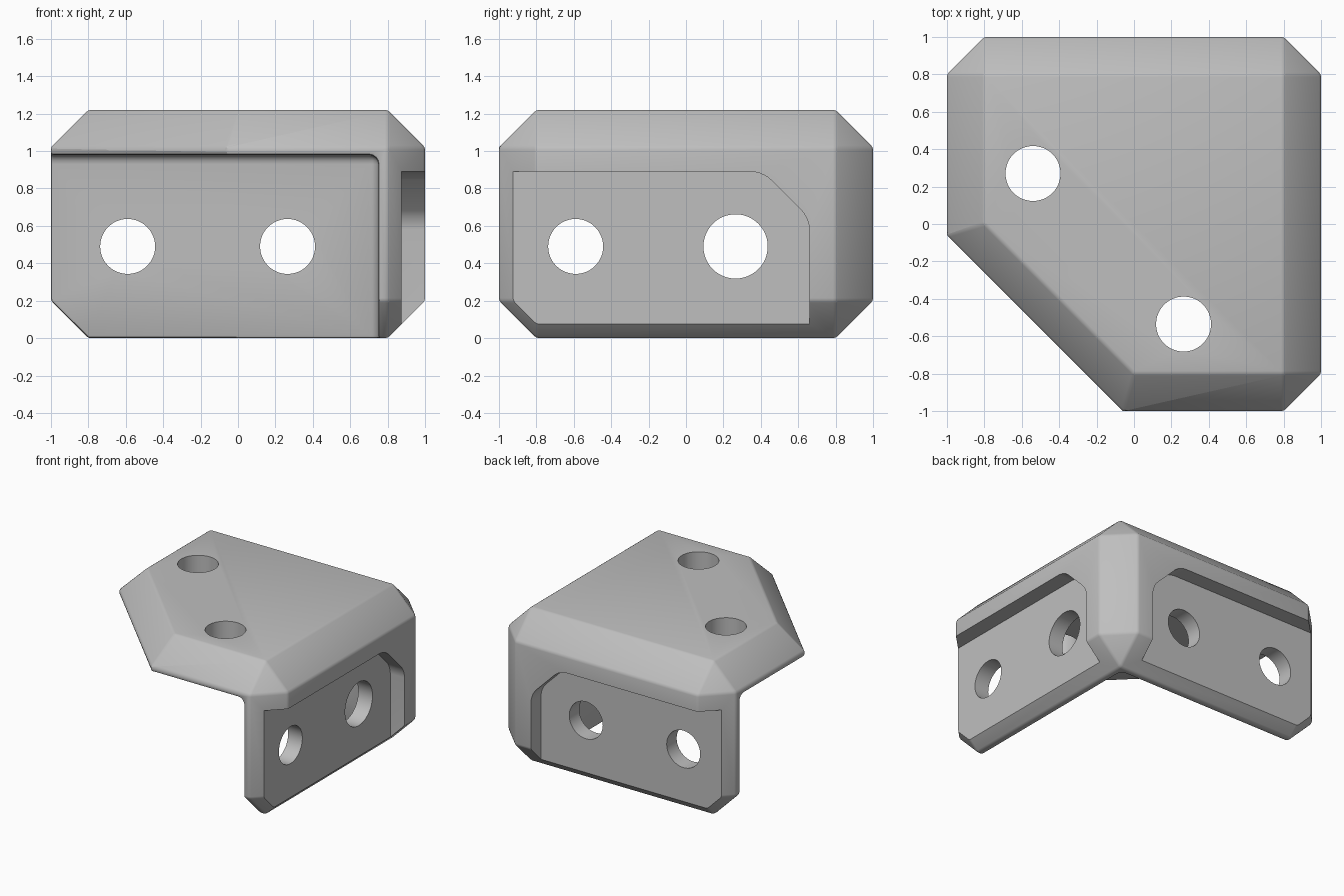
import bpy, bmesh, math
from mathutils import Vector, Matrix

old = bpy.data.objects.get("Cube")
if old:
    bpy.data.objects.remove(old, do_unlink=True)

HEIGHT = 1.22
HOLE_Z = 0.49

grey = bpy.data.materials.new("plain grey")
grey.use_nodes = True
colour = (0.52, 0.52, 0.52, 1)
grey.diffuse_color = colour
grey.node_tree.nodes["Principled BSDF"].inputs["Base Color"].default_value = colour


def make(name, bm):
    bmesh.ops.recalc_face_normals(bm, faces=bm.faces)
    mesh = bpy.data.meshes.new(name)
    bm.to_mesh(mesh)
    bm.free()
    mesh.materials.append(grey)
    obj = bpy.data.objects.new(name, mesh)
    bpy.context.collection.objects.link(obj)
    return obj


def box(lo, hi, bevel, segments):
    lo, hi = Vector(lo), Vector(hi)
    bm = bmesh.new()
    bmesh.ops.create_cube(bm, size=1)
    bmesh.ops.scale(bm, vec=hi - lo, verts=bm.verts)
    bmesh.ops.translate(bm, vec=(lo + hi) / 2, verts=bm.verts)
    bmesh.ops.bevel(bm, geom=bm.edges[:], offset=bevel, segments=segments,
                    profile=0.5, affect='EDGES')
    return bm


def slice_off(bm, point, normal):
    cut = bmesh.ops.bisect_plane(bm, geom=bm.verts[:] + bm.edges[:] + bm.faces[:],
                                 plane_co=point, plane_no=normal, clear_outer=True)
    rim = [e for e in cut["geom_cut"] if isinstance(e, bmesh.types.BMEdge)]
    bmesh.ops.contextual_create(bm, geom=rim)


def apply(obj, mod):
    bpy.context.view_layer.objects.active = obj
    bpy.ops.object.modifier_apply(modifier=mod.name)


def subtract(obj, cutter):
    mod = obj.modifiers.new("cut", 'BOOLEAN')
    mod.operation = 'DIFFERENCE'
    mod.solver = 'EXACT'
    mod.object = cutter
    apply(obj, mod)
    bpy.data.objects.remove(cutter, do_unlink=True)


def hole(centre, axis, radius):
    bm = bmesh.new()
    turn = Vector(axis).to_track_quat('Z', 'Y').to_matrix().to_4x4()
    bmesh.ops.create_cone(bm, cap_ends=True, segments=48, radius1=radius, radius2=radius,
                          depth=0.5, matrix=Matrix.Translation(centre) @ turn)
    return make("hole_cutter", bm)


def pocket(swap):
    # Outer recess, open at the free end and the bottom of a wall
    profile = [(-1.2, -0.2), (0.66, -0.2), (0.66, 0.64), (0.41, 0.89), (-1.2, 0.89)]
    bm = bmesh.new()
    face = bm.faces.new([bm.verts.new((0.875, u, z)) for u, z in profile])
    out = bmesh.ops.extrude_face_region(bm, geom=[face])
    bmesh.ops.translate(bm, vec=(0.3, 0, 0),
                        verts=[v for v in out["geom"] if isinstance(v, bmesh.types.BMVert)])
    round_edges = [e for e in bm.edges
                   if abs(e.verts[0].co.x - e.verts[1].co.x) > 0.2
                   and e.verts[0].co.y > 0 and e.verts[0].co.z > 0]
    bmesh.ops.bevel(bm, geom=round_edges, offset=0.06, segments=5, profile=0.5, affect='EDGES')
    if swap:
        for v in bm.verts:
            v.co.x, v.co.y = v.co.y, v.co.x
    return make("pocket_cutter", bm)


# Chamfered block with the front left corner sliced off and sloped
bm = box((-1, -1, 0), (1, 1, HEIGHT), 0.2, 1)
slice_off(bm, (-0.53, -0.53, 0), (-1, -1, 0))
slice_off(bm, (-0.4, -0.4, HEIGHT), (-0.2, -0.2, 0.26))
bracket = make("corner_bracket", bm)

# Hollow that leaves the top plate and two walls
subtract(bracket, make("hollow_cutter", box((-2, -2, -1), (0.75, 0.75, 0.98), 0.05, 4)))

# Softened edges
soft = bracket.modifiers.new("soft_edges", 'BEVEL')
soft.width = 0.014
soft.segments = 2
soft.limit_method = 'ANGLE'
soft.angle_limit = math.radians(28)
soft.use_clamp_overlap = False
apply(bracket, soft)

# Wall recesses, mirrored across the diagonal
for swap in (False, True):
    subtract(bracket, pocket(swap))

# Screw holes through the right wall, back wall and top plate
R = 0.147
for centre, axis, radius in [
    ((0.85, -0.59, HOLE_Z), (1, 0, 0), R),
    ((0.85, 0.265, HOLE_Z), (1, 0, 0), 0.172),
    ((-0.59, 0.85, HOLE_Z), (0, 1, 0), R),
    ((0.265, 0.85, HOLE_Z), (0, 1, 0), R),
    ((-0.54, 0.27, 1.1), (0, 0, 1), R),
    ((0.265, -0.535, 1.1), (0, 0, 1), R),
]:
    subtract(bracket, hole(centre, axis, radius))

bpy.ops.object.select_all(action='DESELECT')
bracket.select_set(True)
bpy.context.view_layer.objects.active = bracket
bpy.ops.object.shade_smooth_by_angle(angle=math.radians(25))
